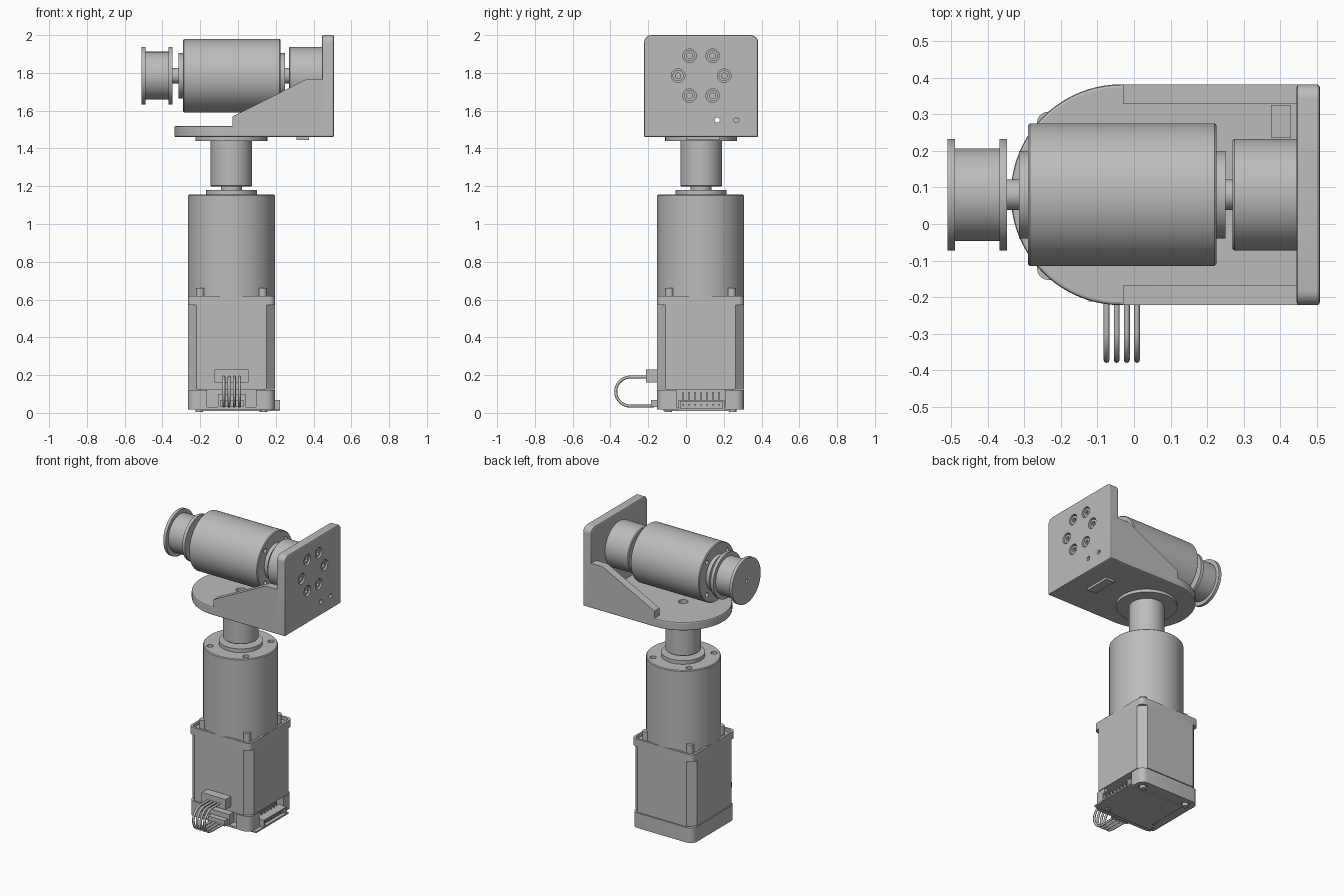
import bpy, bmesh
from math import pi, cos, sin
from mathutils import Matrix, Vector

if "Cube" in bpy.data.objects:
    bpy.data.objects.remove(bpy.data.objects["Cube"])

grey = bpy.data.materials.new("machined grey")
grey.use_nodes = True
grey.diffuse_color = (0.5, 0.5, 0.5, 1)
grey.node_tree.nodes["Principled BSDF"].inputs["Base Color"].default_value = (0.5, 0.5, 0.5, 1)

AX, AY, ROLL_Z = -0.035, 0.08, 1.785   # motor axis and roller height
CX, CY = AX, 0.077                     # square motor centre
TO_X = Matrix.Rotation(pi / 2, 4, 'Y')
TO_Y = Matrix.Rotation(pi / 2, 4, 'X')


def finish(name, bm, matrix=None):
    """Turn a bmesh into a smooth-by-angle object."""
    if matrix:
        bm.transform(matrix)
    bmesh.ops.recalc_face_normals(bm, faces=bm.faces)
    mesh = bpy.data.meshes.new(name)
    bm.to_mesh(mesh)
    bm.free()
    mesh.materials.append(grey)
    ob = bpy.data.objects.new(name, mesh)
    bpy.context.collection.objects.link(ob)
    activate(ob)
    bpy.ops.object.shade_smooth_by_angle(angle=0.6)
    return ob


def activate(ob):
    bpy.ops.object.select_all(action='DESELECT')
    ob.select_set(True)
    bpy.context.view_layer.objects.active = ob


def lathe(name, profile, origin, turn=None, sides=64):
    """Revolve (radius, height) points about z, then turn and place."""
    bm = bmesh.new()
    pts = [(0, profile[0][1])] + profile + [(0, profile[-1][1])]
    vs = [bm.verts.new((r, 0, h)) for r, h in pts]
    es = [bm.edges.new(p) for p in zip(vs, vs[1:])]
    bmesh.ops.spin(bm, geom=vs + es, cent=(0, 0, 0), axis=(0, 0, 1),
                   angle=2 * pi, steps=sides, use_merge=True)
    bmesh.ops.remove_doubles(bm, verts=bm.verts, dist=1e-5)
    return finish(name, bm, Matrix.Translation(origin) @ (turn or Matrix()))


def cyl(name, r, h0, h1, origin, turn=None, sides=48):
    return lathe(name, [(r, h0), (r, h1)], origin, turn, sides)


def prism(name, outline, h0, h1, matrix=None):
    """Extrude a 2D outline from h0 to h1."""
    bm = bmesh.new()
    face = bm.faces.new([bm.verts.new((x, y, h0)) for x, y in outline])
    top = bmesh.ops.extrude_face_region(bm, geom=[face])["geom"]
    bmesh.ops.translate(bm, vec=(0, 0, h1 - h0),
                        verts=[v for v in top if isinstance(v, bmesh.types.BMVert)])
    return finish(name, bm, matrix)


def box(name, x0, x1, y0, y1, z0, z1):
    return prism(name, [(x0, y0), (x1, y0), (x1, y1), (x0, y1)], z0, z1)


def rounded_square(half, r, steps):
    pts = []
    for q, (sx, sy) in enumerate([(1, 1), (-1, 1), (-1, -1), (1, -1)]):
        for i in range(steps + 1):
            a = (q + i / steps) * pi / 2
            pts.append((CX + sx * (half - r) + r * cos(a), CY + sy * (half - r) + r * sin(a)))
    return pts


def cut(ob, cutters):
    for c in cutters:
        c.hide_render = True
        mod = ob.modifiers.new("cut", 'BOOLEAN')
        mod.object, mod.operation, mod.solver = c, 'DIFFERENCE', 'EXACT'
        activate(ob)
        bpy.ops.object.modifier_apply(modifier=mod.name)
        bpy.data.objects.remove(c)
    activate(ob)
    bpy.ops.object.shade_smooth_by_angle(angle=0.6)


def bevel(ob, width, segments=2):
    mod = ob.modifiers.new("bevel", 'BEVEL')
    mod.width, mod.segments, mod.limit_method, mod.angle_limit = width, segments, 'ANGLE', 0.8
    activate(ob)
    bpy.ops.object.modifier_apply(modifier=mod.name)


CORNERS = [(sx, sy) for sx in (-1, 1) for sy in (-1, 1)]

# Square motor: chamfered body, top rim and corner bolts
prism("motor_body", rounded_square(0.23, 0.045, 1), 0.125, 0.575)
rim = prism("motor_top_rim", rounded_square(0.23, 0.03, 5), 0.57, 0.62)
cut(rim, [prism("cutter", rounded_square(0.215, 0.025, 5), 0.6, 0.7)])
for sx, sy in CORNERS:
    cyl("corner_bolt", 0.023, 0.59, 0.66, (CX + 0.165 * sx, CY + 0.165 * sy, 0), sides=24)

# Bottom cap, open at the front and right for the connectors
cap = prism("bottom_cap", rounded_square(0.23, 0.045, 5), 0.018, 0.12)
cut(cap, [box("cutter", -0.165, 0.095, -0.3, -0.1, 0.03, 0.2),
          box("cutter", 0.14, 0.3, -0.05, 0.21, 0.03, 0.2)]
    + [cyl("cutter", 0.03, -0.1, 0.03, (CX + 0.17 * sx, CY + 0.17 * sy, 0), sides=24)
       for sx, sy in CORNERS])
prism("cap_seam", rounded_square(0.18, 0.03, 3), 0.1, 0.13)
for sx, sy in CORNERS:
    cyl("bottom_screw", 0.02, 0.004, 0.04, (CX + 0.17 * sx, CY + 0.17 * sy, 0), sides=24)

# Side connector with pins, and circuit board
box("circuit_board", -0.2, 0.22, -0.12, 0.23, 0.01, 0.02)
side = box("side_connector", 0.13, 0.223, -0.04, 0.203, 0.015, 0.068)
cut(side, [box("cutter", 0.2, 0.3, -0.03, 0.193, 0.024, 0.06)])
for i in range(7):
    y = -0.015 + i * 0.032
    box("connector_pin", 0.18, 0.217, y - 0.004, y + 0.004, 0.038, 0.046)
    box("upright_pin", 0.16, 0.168, y - 0.004, y + 0.004, 0.06, 0.11)

# Front cable sockets and looping wires
box("upper_socket", -0.125, 0.055, -0.212, -0.14, 0.16, 0.23)
box("lower_socket", -0.105, 0.04, -0.15, -0.07, 0.02, 0.1)
box("lower_plug", -0.095, 0.03, -0.185, -0.14, 0.03, 0.068)
path = [(-0.2, 0.19)] + [(-0.295 - 0.077 * sin(a), 0.113 + 0.077 * cos(a))
                         for a in (i * pi / 14 for i in range(15))] + [(-0.17, 0.036)]
for i in range(4):
    curve = bpy.data.curves.new("wire", 'CURVE')
    curve.dimensions, curve.bevel_depth, curve.bevel_resolution = '3D', 0.008, 2
    curve.use_fill_caps = True
    curve.materials.append(grey)
    spline = curve.splines.new('POLY')
    spline.points.add(len(path) - 1)
    for p, (y, z) in zip(spline.points, path):
        p.co = (-0.075 + i * 0.0277, y, z, 1)
    wire = bpy.data.objects.new("wire", curve)
    bpy.context.collection.objects.link(wire)
    activate(wire)
    bpy.ops.object.convert(target='MESH')
    bpy.ops.object.shade_smooth()

# Gearbox with four screw holes, output flange, shaft and coupling
gear = lathe("gearbox", [(0.23, 0.6), (0.23, 1.15), (0.225, 1.155)], (CX, CY, 0), sides=96)
cut(gear, [cyl("cutter", 0.02, 1.1, 1.2, (CX + 0.135 * sx, CY + 0.135 * sy, 0), sides=20)
           for sx, sy in CORNERS])
cyl("output_flange", 0.135, 1.15, 1.18, (AX, AY, 0), sides=64)
cyl("output_shaft", 0.055, 1.17, 1.21, (AX, AY, 0))
lathe("shaft_coupling", [(0.105, 1.198), (0.11, 1.203), (0.11, 1.445)], (AX, AY, 0))
cyl("mounting_disc", 0.19, 1.44, 1.462, (AX, AY, 0), sides=64)

# Bracket base with a round front end
arc = [(AX + 0.302 * cos(a), AY + 0.302 * sin(a))
       for a in (pi / 2 + i * pi / 40 for i in range(41))]
base = prism("bracket_base", arc + [(0.46, AY - 0.302), (0.46, AY + 0.302)], 1.46, 1.518)
bevel(base, 0.008)
cut(base, [cyl("cutter", 0.03, 1.48, 1.6, (AX, AY, 0), sides=32)])

# Sloping gussets on both sides
slope = [(-0.03, 1.48), (0.46, 1.48), (0.46, 1.765), (0.36, 1.765), (-0.03, 1.568)]
for y in (AY + 0.302, AY - 0.248):
    prism("bracket_gusset", slope, 0, 0.054, Matrix.Translation((0, y, 0)) @ TO_Y)

# Upright plate with bolt circle and two small holes
c = 0.04
y0, y1 = AY - 0.302, AY + 0.302
outline = [(-1.46, y0), (-1.46, y1)]
outline += [(-2 + c - c * sin(a), y1 - c + c * cos(a)) for a in (i * pi / 12 for i in range(7))]
outline += [(-2 + c - c * cos(a), y0 + c - c * sin(a)) for a in (i * pi / 12 for i in range(7))]
plate = prism("upright_plate", outline, 0.445, 0.508, TO_X)
bevel(plate, 0.008)
bolts = [(AY + 0.122 * cos(i * pi / 3), ROLL_Z + 0.122 * sin(i * pi / 3)) for i in range(6)]
cut(plate, [cyl("cutter", 0.036, 0.478, 0.6, (0, y, z), TO_X, 32) for y, z in bolts]
    + [cyl("cutter", 0.014, 0.4, 0.6, (0, y, 1.55), TO_X, 24) for y in (0.165, 0.267)])
for y, z in bolts:
    bolt = cyl("plate_bolt", 0.029, 0.46, 0.5, (0, y, z), TO_X, 32)
    cut(bolt, [cyl("cutter", 0.016, 0.482, 0.6, (0, y, z), TO_X, 6)])

# Small sensor on the base, showing through underneath
box("sensor_block", 0.375, 0.43, 0.235, 0.325, 1.51, 1.56)
box("sensor_foot", 0.31, 0.375, 0, 0.18, 1.445, 1.47)

# Roller motor lying along x
roller = lathe("roller_body", [(0.19, -0.29), (0.195, -0.285), (0.195, 0.22), (0.19, 0.225)],
               (0, AY, ROLL_Z), TO_X, 96)
cut(roller, [cyl("cutter", 0.015, x0, x0 + 0.1,
                 (0, AY + 0.155 * cos(pi / 4 + i * pi / 2), ROLL_Z + 0.155 * sin(pi / 4 + i * pi / 2)),
                 TO_X, 20) for i in range(4) for x0 in (-0.35, 0.185)])
cyl("roller_flange", 0.12, -0.315, 0.25, (0, AY, ROLL_Z), TO_X, 64)
cyl("roller_shaft", 0.042, -0.36, 0.28, (0, AY, ROLL_Z), TO_X)
lathe("roller_mount", [(0.148, 0.27), (0.153, 0.275), (0.153, 0.45)], (0, AY, ROLL_Z), TO_X)

# Flanged pulley with a small centre hole
pulley = lathe("pulley", [(0.153, -0.51), (0.153, -0.49), (0.127, -0.49), (0.127, -0.368),
                          (0.153, -0.368), (0.153, -0.347)], (0, AY, ROLL_Z), TO_X)
cut(pulley, [cyl("cutter", 0.012, -0.6, -0.47, (0, AY, ROLL_Z), TO_X, 16)])
